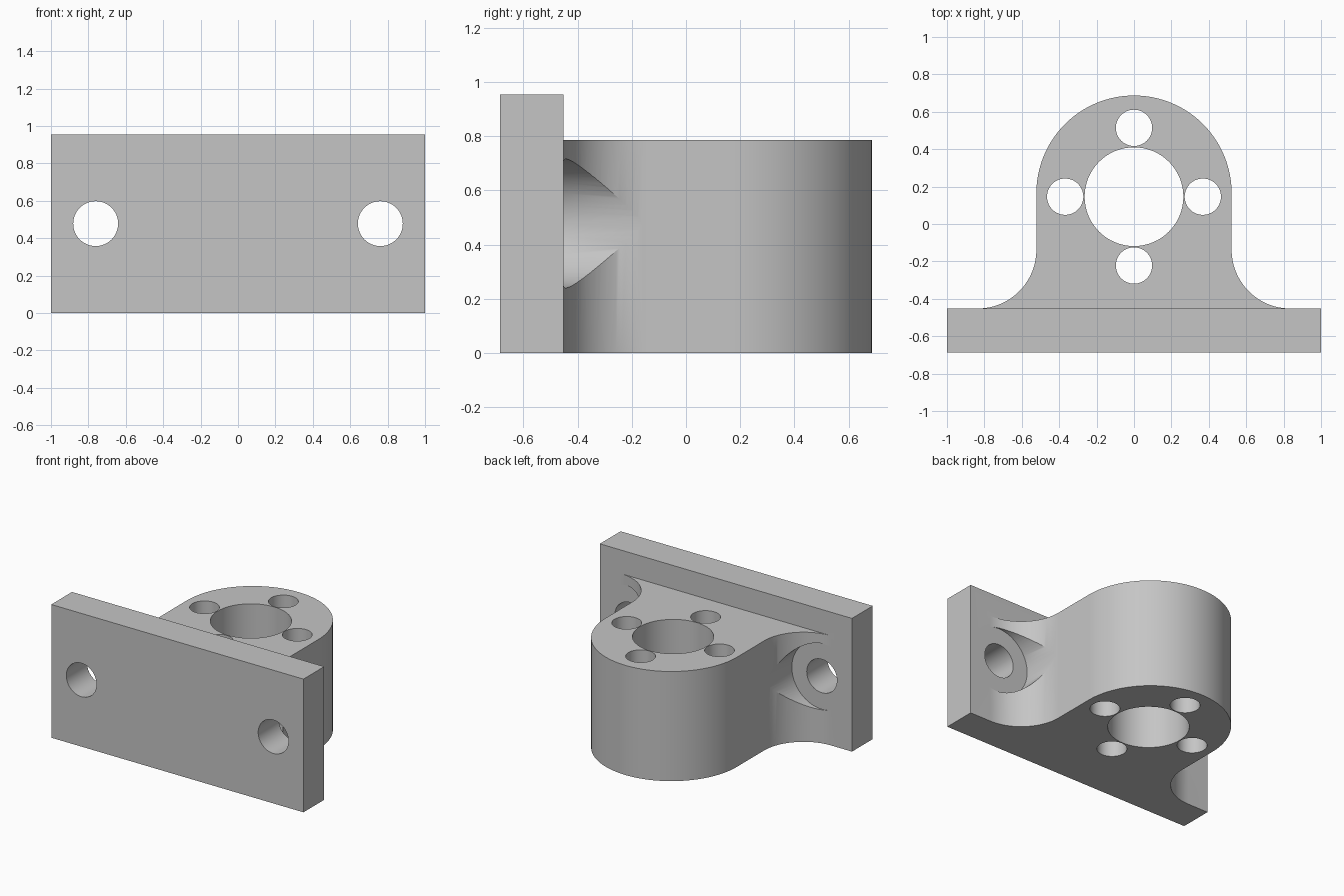
import bpy, bmesh, math
from mathutils import Matrix

if "Cube" in bpy.data.objects:
    bpy.data.objects.remove(bpy.data.objects["Cube"])

grey = bpy.data.materials.new("grey metal")
grey.diffuse_color = (0.56, 0.56, 0.56, 1)
grey.use_nodes = True
grey.node_tree.nodes["Principled BSDF"].inputs["Base Color"].default_value = grey.diffuse_color


def add_object(name, bm):
    bmesh.ops.recalc_face_normals(bm, faces=bm.faces)
    mesh = bpy.data.meshes.new(name)
    bm.to_mesh(mesh)
    bm.free()
    mesh.materials.append(grey)
    ob = bpy.data.objects.new(name, mesh)
    bpy.context.collection.objects.link(ob)
    return ob


def prism(name, outline, z0, z1):
    bm = bmesh.new()
    face = bm.faces.new([bm.verts.new((x, y, z0)) for x, y in outline])
    ext = bmesh.ops.extrude_face_region(bm, geom=[face])["geom"]
    verts = [v for v in ext if isinstance(v, bmesh.types.BMVert)]
    bmesh.ops.translate(bm, verts=verts, vec=(0, 0, z1 - z0))
    return add_object(name, bm)


def cylinder(name, centre, radius, depth, along_y=False):
    bm = bmesh.new()
    m = Matrix.Translation(centre)
    if along_y:
        m = m @ Matrix.Rotation(math.pi / 2, 4, 'X')
    bmesh.ops.create_cone(bm, cap_ends=True, segments=64, radius1=radius,
                          radius2=radius, depth=depth, matrix=m)
    return add_object(name, bm)


def arc(cx, cy, r, a0, a1, n):
    return [(cx + r * math.cos(math.radians(a0 + (a1 - a0) * i / n)),
             cy + r * math.sin(math.radians(a0 + (a1 - a0) * i / n)))
            for i in range(n + 1)]


def boolean(target, tool, operation):
    mod = target.modifiers.new(tool.name, 'BOOLEAN')
    mod.operation = operation
    mod.solver = 'EXACT'
    mod.object = tool
    bpy.context.view_layer.objects.active = target
    bpy.ops.object.modifier_apply(modifier=mod.name)
    bpy.data.objects.remove(tool, do_unlink=True)


# Mounting plate
FRONT, BACK = -0.687, -0.452
bracket = prism("flange_bracket", [(-1, FRONT), (1, FRONT), (1, BACK), (-1, BACK)], 0, 0.955)

# Round-ended boss with concave fillets running into the plate
R, F = 0.522, 0.314
side = [(R + F, BACK - 0.1)] + arc(R + F, BACK + F, F, 270, 180, 24)
half = side + arc(0, 0.687 - R, R, 0, 90, 32)
outline = half + [(-x, y) for x, y in reversed(half[:-1])]
boolean(bracket, prism("boss", outline, 0, 0.786), 'UNION')

# Central bore and four bolt holes around it
CY, PITCH = 0.146, 0.368
boolean(bracket, cylinder("bore", (0, CY, 0.4), 0.264, 2), 'DIFFERENCE')
for i in range(4):
    a = i * math.pi / 2
    pos = (PITCH * math.cos(a), CY + PITCH * math.sin(a), 0.4)
    boolean(bracket, cylinder("bolt_hole", pos, 0.097, 2), 'DIFFERENCE')

# Plate mounting holes, with clearance for the screw heads behind
for s in (-1, 1):
    boolean(bracket, cylinder("plate_hole", (s * 0.761, -0.55, 0.478), 0.12, 0.6, True), 'DIFFERENCE')
    boolean(bracket, cylinder("head_clearance", (s * 0.761, BACK + 0.25, 0.478), 0.238, 0.5, True), 'DIFFERENCE')

bpy.ops.object.select_all(action='DESELECT')
bracket.select_set(True)
bpy.context.view_layer.objects.active = bracket
bpy.ops.object.shade_smooth_by_angle(angle=math.radians(30))
